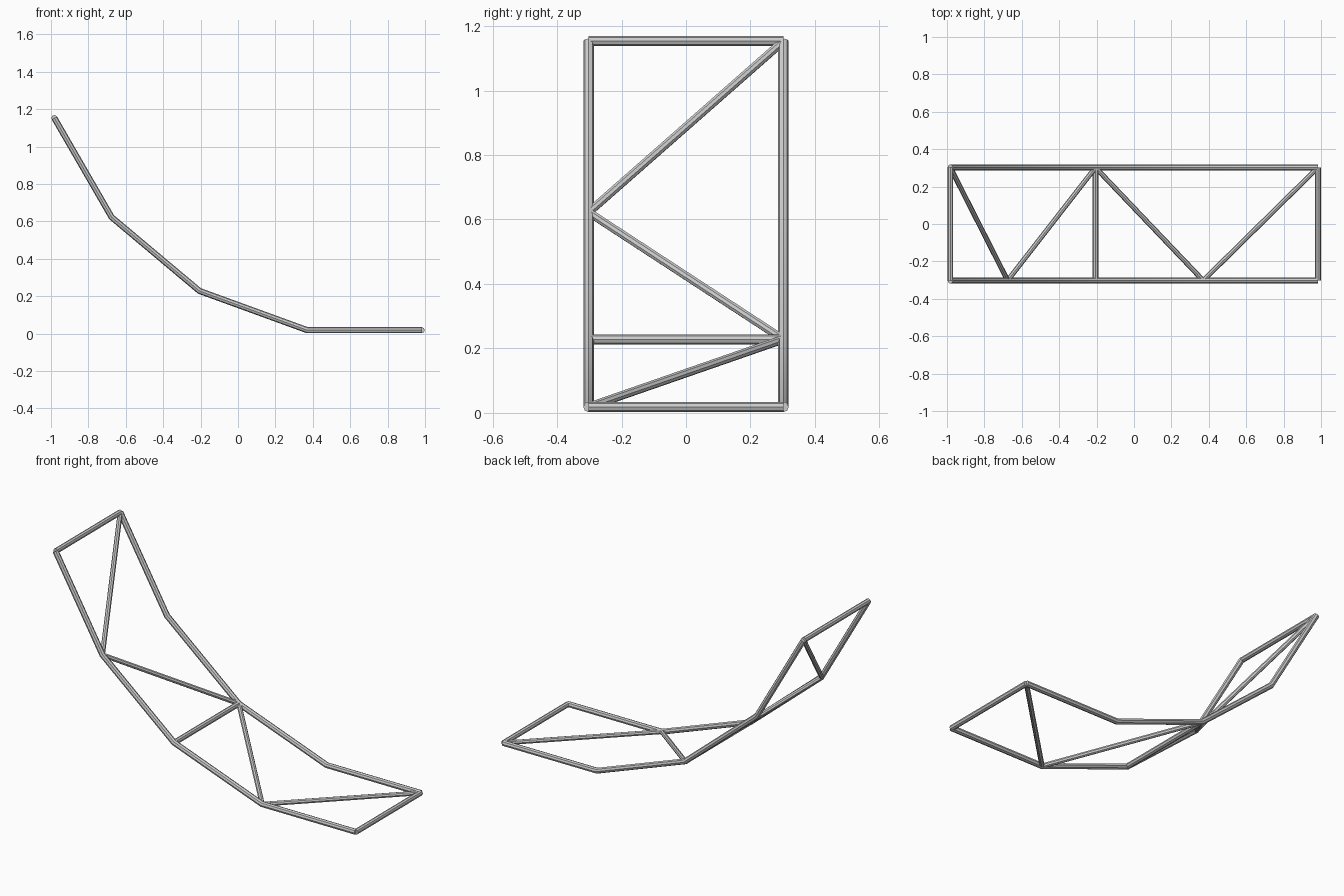
import bpy
import math

if "Cube" in bpy.data.objects:
    bpy.data.objects.remove(bpy.data.objects["Cube"])

L = 0.613          # length of each frame segment
Y = 0.302          # half spacing of the side rails
R = 0.0165         # rail tube radius
R_BRACE = 0.0135   # diagonal tube radius


def tube(name, points, radius):
    """Round tube following straight segments, converted to a mesh."""
    cu = bpy.data.curves.new(name, 'CURVE')
    cu.dimensions = '3D'
    cu.bevel_depth = radius
    cu.bevel_resolution = 2
    cu.use_fill_caps = True
    sp = cu.splines.new('POLY')
    sp.points.add(len(points) - 1)
    for p, co in zip(sp.points, points):
        p.co = (*co, 1)
    ob = bpy.data.objects.new(name, cu)
    bpy.context.collection.objects.link(ob)
    bpy.ops.object.select_all(action='DESELECT')
    ob.select_set(True)
    bpy.context.view_layer.objects.active = ob
    bpy.ops.object.convert(target='MESH')
    bpy.ops.object.shade_smooth_by_angle(angle=math.radians(40))
    return ob


# Profile nodes: flat at the right, each segment 20 degrees steeper
nodes = [(0.983, 0.0185)]
for deg in (0, 20, 40, 60):
    x, z = nodes[-1]
    a = math.radians(deg)
    nodes.append((x - L * math.cos(a), z + L * math.sin(a)))


def at(i, side):
    x, z = nodes[i]
    return (x, side * Y, z)


# Bent side rails
for side, label in ((-1, "front"), (1, "back")):
    tube(f"{label}_rail", [at(i, side) for i in range(5)], R)

# Cross bars at the ends and the middle
for i, label in ((0, "lower"), (2, "middle"), (4, "upper")):
    tube(f"{label}_cross_bar", [at(i, -1), at(i, 1)], R - 0.001)

# Zigzag diagonal braces
for i in range(4):
    s = 1 if i % 2 == 0 else -1
    tube(f"diagonal_brace_{i + 1}", [at(i, s), at(i + 1, -s)], R_BRACE)
